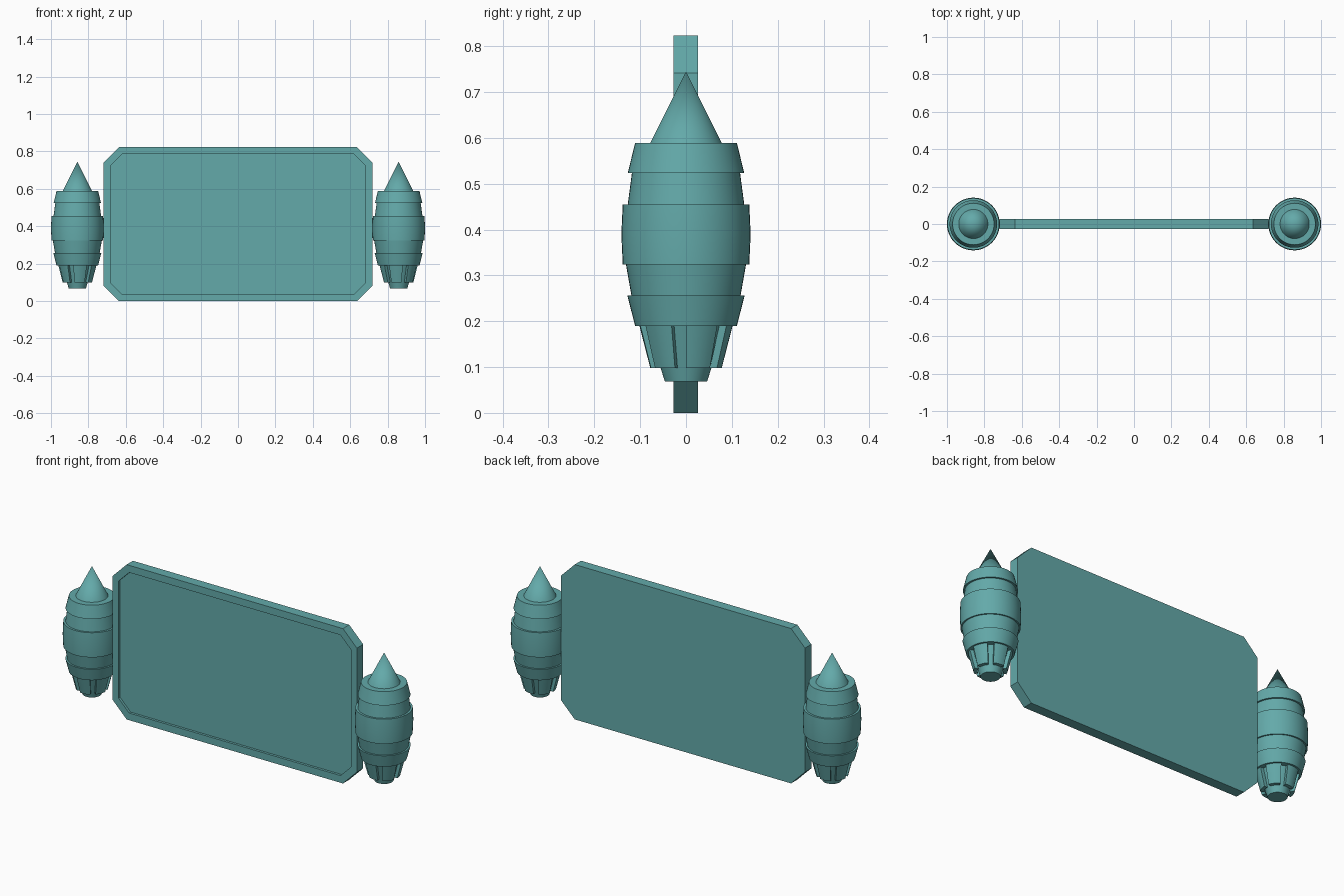
import bpy, bmesh, math

if "Cube" in bpy.data.objects:
    bpy.data.objects.remove(bpy.data.objects["Cube"])

SEG = 48
POD_X = 0.859

teal = bpy.data.materials.new("teal")
teal.diffuse_color = (0.126, 0.40, 0.40, 1)
teal.use_nodes = True
teal.node_tree.nodes["Principled BSDF"].inputs["Base Color"].default_value = teal.diffuse_color


def make_object(name, bm, smooth=True):
    bmesh.ops.recalc_face_normals(bm, faces=bm.faces)
    mesh = bpy.data.meshes.new(name)
    bm.to_mesh(mesh)
    bm.free()
    mesh.materials.append(teal)
    ob = bpy.data.objects.new(name, mesh)
    bpy.context.collection.objects.link(ob)
    if smooth:
        bpy.ops.object.select_all(action='DESELECT')
        ob.select_set(True)
        bpy.context.view_layer.objects.active = ob
        bpy.ops.object.shade_smooth_by_angle(angle=math.radians(25))
    return ob


def octagon(bm, hw, z0, z1, cut, y):
    pts = [(-hw + cut, z0), (hw - cut, z0), (hw, z0 + cut), (hw, z1 - cut),
           (hw - cut, z1), (-hw + cut, z1), (-hw, z1 - cut), (-hw, z0 + cut)]
    return [bm.verts.new((x, y, z)) for x, z in pts]


def bridge(bm, a, b):
    n = len(a)
    for i in range(n):
        bm.faces.new((a[i], a[(i + 1) % n], b[(i + 1) % n], b[i]))


# Board with chamfered corners and a shallow recess in the front
bm = bmesh.new()
rings = [octagon(bm, 0.718, 0.0, 0.823, 0.082, 0.026),
         octagon(bm, 0.718, 0.0, 0.823, 0.082, -0.027),
         octagon(bm, 0.683, 0.038, 0.785, 0.062, -0.027),
         octagon(bm, 0.683, 0.038, 0.785, 0.062, -0.014)]
for a, b in zip(rings, rings[1:]):
    bridge(bm, a, b)
bm.faces.new(rings[0])
bm.faces.new(rings[-1])
make_object("board", bm, smooth=False)

# Pod body profile (radius, height): nozzle, stepped bands, pointed nose
PROFILE = [(0, 0.068), (0.046, 0.068), (0.084, 0.19), (0.111, 0.19),
           (0.128, 0.256), (0.119, 0.256), (0.131, 0.324), (0.138, 0.324),
           (0.141, 0.39), (0.138, 0.455), (0.127, 0.455), (0.118, 0.523),
           (0.127, 0.523), (0.111, 0.589), (0.078, 0.589), (0, 0.745)]


def pod_body(name, side):
    bm = bmesh.new()
    vs = [bm.verts.new((POD_X * side + r, 0, z)) for r, z in PROFILE]
    es = [bm.edges.new(p) for p in zip(vs, vs[1:])]
    bmesh.ops.spin(bm, geom=vs + es, cent=(POD_X * side, 0, 0), axis=(0, 0, 1),
                   angle=2 * math.pi, steps=SEG, use_duplicate=False)
    bmesh.ops.remove_doubles(bm, verts=bm.verts, dist=1e-5)
    make_object(name, bm)


# Six curved tapered plates around the nozzle, 42 degrees wide
def pod_fins(name, side):
    bm = bmesh.new()
    section = [(0.102, 0.191), (0.078, 0.098), (0.06, 0.098), (0.084, 0.191)]
    for k in range(6):
        loops = []
        for i in range(7):
            a = math.radians(60 * k + 42 * i / 6)
            loops.append([bm.verts.new((side * (POD_X + r * math.cos(a)),
                                        r * math.sin(a), z)) for r, z in section])
        for a, b in zip(loops, loops[1:]):
            bridge(bm, a, b)
        bm.faces.new(loops[0])
        bm.faces.new(loops[-1])
    make_object(name, bm)


for label, side in (("left", -1), ("right", 1)):
    pod_body(label + "_pod", side)
    pod_fins(label + "_pod_fins", side)
